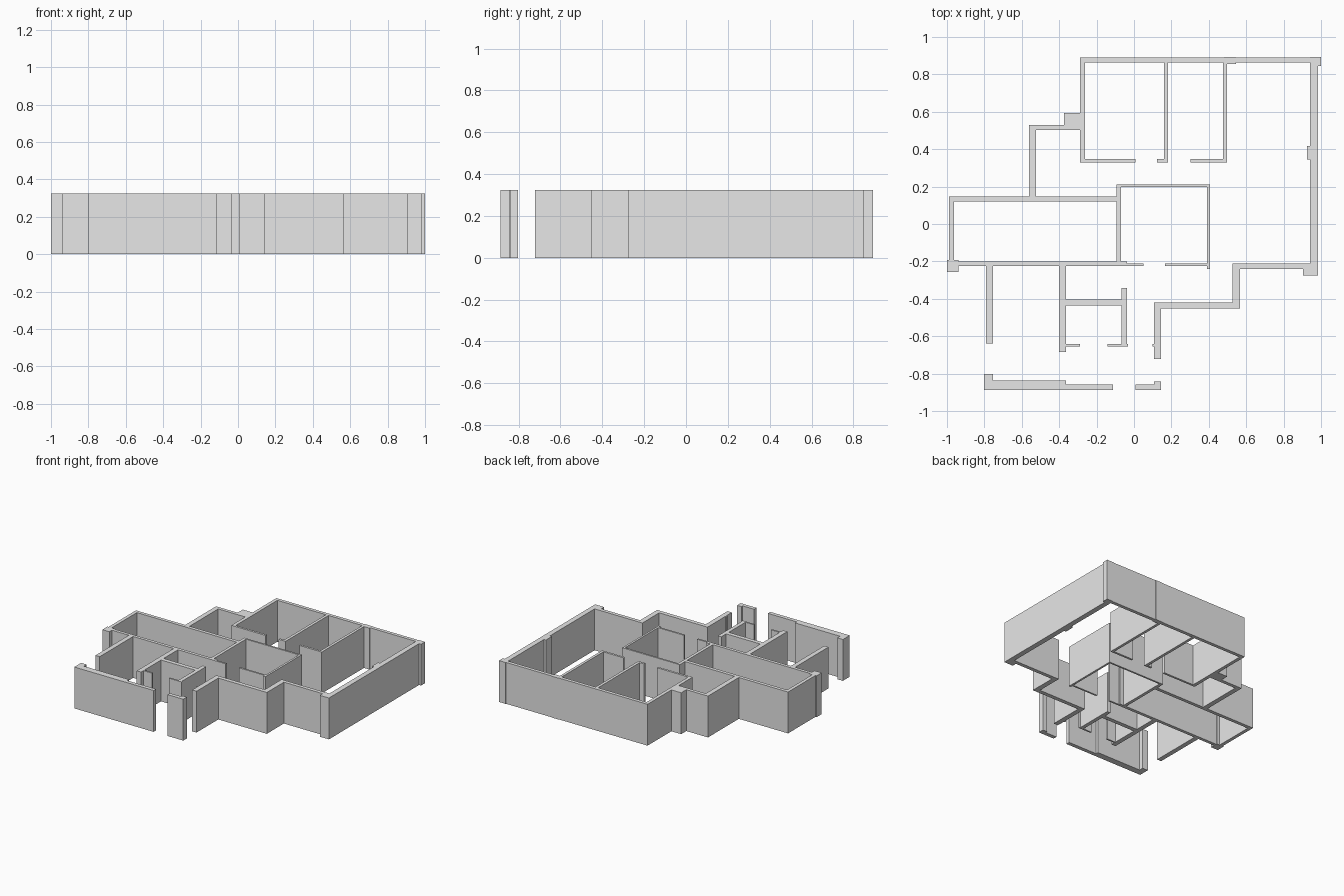
import bpy
import bmesh
from mathutils import Matrix

default_cube = bpy.data.objects.get("Cube")
if default_cube:
    bpy.data.objects.remove(default_cube, do_unlink=True)

HEIGHT = 0.325

# Shared wall lines of the floor plan
NORTH_OUT, NORTH_IN = 0.89, 0.863
EAST_OUT, EAST_IN = 0.983, 0.942
BEDROOM_SOUTH = (0.33, 0.347)
BEDROOM_WEST = (-0.289, -0.262)
LONG_WEST, LONG_NORTH = (-0.99, -0.963), (0.12, 0.147)
LONG_SOUTH = (-0.225, -0.2)
SQUARE_WEST, SQUARE_EAST = (-0.094, -0.07), (0.39, 0.406)
SQUARE_NORTH, SQUARE_SOUTH = (0.198, 0.212), (-0.225, -0.211)
LANDING_WEST = (-0.562, -0.524)
STEP_EAST, STEP_NORTH, STEP_SOUTH = (0.527, 0.567), (-0.24, -0.211), (-0.452, -0.42)
ENTRY = (0.107, 0.145)
STORE_WEST, STORE_EAST = (-0.401, -0.364), (-0.067, -0.037)
STORE_FRONT = (-0.655, -0.642)
FRONT_OUT, FRONT_IN = -0.887, -0.857

wall_grey = bpy.data.materials.new("wall_grey")
wall_grey.use_nodes = True
wall_grey.diffuse_color = (0.8, 0.8, 0.8, 1)
wall_grey.node_tree.nodes["Principled BSDF"].inputs["Base Color"].default_value = (0.8, 0.8, 0.8, 1)


def wall(name, x, y):
    """Full-height block covering the plan ranges x and y."""
    size = (x[1] - x[0], y[1] - y[0], HEIGHT)
    centre = (sum(x) / 2, sum(y) / 2, HEIGHT / 2)
    bm = bmesh.new()
    bmesh.ops.create_cube(bm, size=1, matrix=Matrix.Translation(centre) @ Matrix.Diagonal((*size, 1)))
    mesh = bpy.data.meshes.new(name)
    bm.to_mesh(mesh)
    bm.free()
    mesh.materials.append(wall_grey)
    bpy.context.collection.objects.link(bpy.data.objects.new(name, mesh))


# Outer walls and piers on the north and east
wall("north_wall", x=(BEDROOM_WEST[0], EAST_IN), y=(NORTH_IN, NORTH_OUT))
wall("north_pier", x=(0.48, 0.545), y=(0.855, 0.893))
wall("north_east_pier", x=(EAST_IN, 1.0), y=(0.845, 0.893))
wall("east_wall", x=(EAST_IN, EAST_OUT), y=(STEP_NORTH[0], 0.845))
wall("east_pier", x=(0.925, EAST_OUT), y=(0.345, 0.417))
wall("south_east_pier", x=(0.904, EAST_OUT), y=(-0.275, STEP_NORTH[1]))

# Stepped wall leading to the entry
wall("step_north_wall", x=(STEP_EAST[0], EAST_IN), y=STEP_NORTH)
wall("step_east_wall", x=STEP_EAST, y=(STEP_SOUTH[0], STEP_NORTH[0]))
wall("step_south_wall", x=(ENTRY[0], STEP_EAST[0]), y=STEP_SOUTH)
wall("entry_wall", x=ENTRY, y=(-0.722, STEP_SOUTH[0]))
wall("entry_door_stop", x=(0.098, ENTRY[0]), y=STORE_FRONT)

# Bedrooms along the north side
wall("bedroom_west_wall", x=BEDROOM_WEST, y=(BEDROOM_SOUTH[0], NORTH_IN))
for label, x in (("middle", (0.16, 0.182)), ("east", (0.476, 0.497))):
    wall("bedroom_divider_" + label, x=x, y=(BEDROOM_SOUTH[0], NORTH_IN))
for label, x in (("west", (BEDROOM_WEST[1], 0.008)),
                 ("middle", (0.123, 0.16)),
                 ("east", (0.302, 0.476))):
    wall("bedroom_door_wall_" + label, x=x, y=BEDROOM_SOUTH)

# Landing on the north west
wall("landing_pier", x=(-0.374, BEDROOM_WEST[0]), y=(0.503, 0.594))
wall("landing_north_wall", x=(LANDING_WEST[0], -0.374), y=(0.503, 0.53))
wall("landing_west_wall", x=LANDING_WEST, y=(LONG_NORTH[1], 0.503))

# Long west room
wall("long_room_north_wall", x=(LONG_WEST[0], SQUARE_WEST[0]), y=LONG_NORTH)
wall("long_room_west_wall", x=LONG_WEST, y=(LONG_SOUTH[1], LONG_NORTH[0]))
wall("long_room_south_wall", x=(LONG_WEST[0], STORE_EAST[1]), y=LONG_SOUTH)
wall("south_west_pier", x=(-1.0, -0.938), y=(-0.257, -0.193))

# Square central room
wall("square_room_west_wall", x=SQUARE_WEST, y=(LONG_SOUTH[1], SQUARE_NORTH[1]))
wall("square_room_north_wall", x=(SQUARE_WEST[1], SQUARE_EAST[0]), y=SQUARE_NORTH)
wall("square_room_east_wall", x=SQUARE_EAST, y=(-0.241, SQUARE_NORTH[1]))
wall("square_room_door_wall_west", x=(STORE_EAST[1], 0.05), y=SQUARE_SOUTH)
wall("square_room_door_wall_east", x=(0.166, SQUARE_EAST[0]), y=SQUARE_SOUTH)

# Small rooms on the south side
wall("south_room_west_wall", x=(-0.791, -0.754), y=(-0.64, LONG_SOUTH[0]))
wall("store_west_wall", x=STORE_WEST, y=(-0.685, LONG_SOUTH[0]))
wall("store_cross_wall", x=(STORE_WEST[1], STORE_EAST[0]), y=(-0.436, -0.403))
wall("store_east_wall", x=STORE_EAST, y=(STORE_FRONT[1], -0.342))
wall("store_door_wall_west", x=(STORE_WEST[1], -0.289), y=STORE_FRONT)
wall("store_door_wall_east", x=(-0.142, -0.032), y=STORE_FRONT)

# Detached front walls either side of the gateway
wall("front_corner_pier", x=(-0.802, -0.754), y=(FRONT_OUT, -0.802))
wall("front_thick_wall", x=(-0.754, STORE_WEST[1]), y=(FRONT_OUT, -0.836))
wall("front_thin_wall", x=(STORE_WEST[1], -0.112), y=(FRONT_OUT, FRONT_IN))
wall("gateway_wall", x=(0.008, ENTRY[0]), y=(FRONT_OUT, FRONT_IN))
wall("gateway_pier", x=ENTRY, y=(FRONT_OUT, -0.842))
